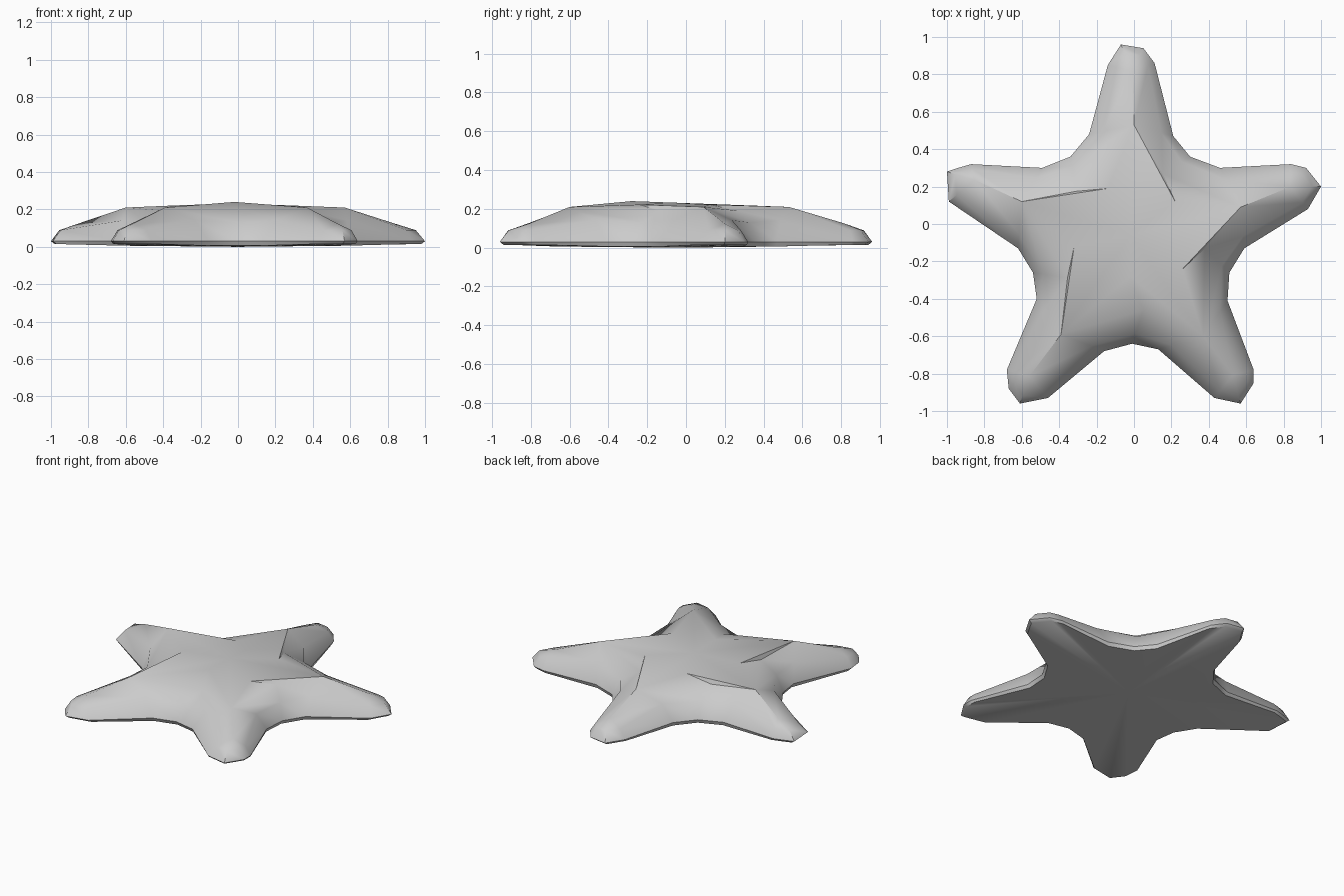
import bpy
import bmesh
from mathutils import Vector

cube = bpy.data.objects.get("Cube")
if cube:
    bpy.data.objects.remove(cube, do_unlink=True)

# Arms run clockwise from the left-hand one: rounded tip, then the hollow after it
TIPS = [
    [(-.99, .12), (-1, .28), (-.94, .3), (-.87, .32)],
    [(-.14, .85), (-.07, .96), (.05, .94), (.11, .86)],
    [(.84, .32), (.92, .3), (1, .2), (.93, .08)],
    [(.64, -.78), (.64, -.85), (.57, -.96), (.43, -.93)],
    [(-.46, -.93), (-.61, -.96), (-.67, -.88), (-.68, -.78)],
]
HOLLOWS = [
    [(-.49, .3), (-.34, .36), (-.24, .48)],
    [(.21, .47), (.3, .36), (.46, .3)],
    [(.59, -.13), (.51, -.26), (.5, -.41)],
    [(.13, -.67), (-.01, -.64), (-.16, -.68)],
    [(-.52, -.4), (-.54, -.26), (-.62, -.13)],
]
# Ridge crest of each arm, and the upper lip of the fold beside it
KNEES = [(-.6, .12), (0, .53), (.57, .09), (.37, -.6), (-.39, -.59)]
LIPS = [(-.14, .19), (.22, .12), (.26, -.24), (-.02, -.28), (-.32, -.12)]
ARMS = len(TIPS)
FRONT = 3
RIM_Z = .03


def make_material(name, value):
    mat = bpy.data.materials.new(name)
    mat.use_nodes = True
    colour = (value, value, value, 1)
    mat.diffuse_color = colour
    mat.node_tree.nodes["Principled BSDF"].inputs["Base Color"].default_value = colour
    return mat


bm = bmesh.new()


def vert(point, z):
    return bm.verts.new((point[0], point[1], z))


def face(*verts):
    """Add a face, dropping neighbouring corners that coincide."""
    corners = list(dict.fromkeys(verts))
    if len(corners) > 2:
        bm.faces.new(corners)


# Crest, slope and fold vertices of every arm
knees = [vert(p, .21) for p in KNEES]
lips = [vert(p, .24 if i == FRONT else .222) for i, p in enumerate(LIPS)]
slopes, pits = [], []
for i in range(ARMS):
    knee, lip = Vector(KNEES[i]), Vector(LIPS[i])
    tip = (Vector(TIPS[i][1]) + Vector(TIPS[i][2])) / 2
    slopes.append(vert(knee.lerp(tip, .68), .125))
    pit = lip.lerp(knee, .35) + lip.normalized() * .012
    pits.append(vert((.05, -.46) if i == FRONT else pit, .19))

# Outline rings: underside, rim and rounded shoulder, each led to a crest vertex
under, rim, shoulder, crest = [], [], [], []
for i in range(ARMS):
    following = knees[(i + 1) % ARMS]
    targets = [slopes[i]] * 4 + [knees[i], pits[i], following]
    for n, (point, target) in enumerate(zip(TIPS[i] + HOLLOWS[i], targets)):
        edge = Vector(point)
        under.append(vert(edge * .98, .015 if n < 4 else .006))
        rim.append(vert(edge, RIM_Z))
        inward = edge.lerp(target.co.xy, .3)
        shoulder.append(vert(inward, RIM_Z + .62 * (target.co.z - RIM_Z)))
        crest.append(target)

# Skin the sides and the underside
base = vert((0, -.05), 0)
count = len(rim)
for a in range(count):
    b = (a + 1) % count
    face(base, under[a], under[b])
    for low, high in ((under, rim), (rim, shoulder), (shoulder, crest)):
        face(low[a], low[b], high[b], high[a])

# Skin the top plate and its small folds
centre = vert((-.02, -.06), .232)
for i in range(ARMS):
    following = knees[(i + 1) % ARMS]
    face(centre, knees[i], lips[i])
    face(centre, lips[i], following)
    face(knees[i], pits[i], lips[i])
    face(lips[i], pits[i], following)

bmesh.ops.recalc_face_normals(bm, faces=bm.faces)
mesh = bpy.data.meshes.new("starfish_body")
bm.to_mesh(mesh)
bm.free()
body = bpy.data.objects.new("starfish_body", mesh)
bpy.context.collection.objects.link(body)
mesh.materials.append(make_material("light_grey", .6))

# Soft shading with crisp folds and rim
bpy.ops.object.select_all(action='DESELECT')
body.select_set(True)
bpy.context.view_layer.objects.active = body
bpy.ops.object.shade_smooth_by_angle(angle=.7)
